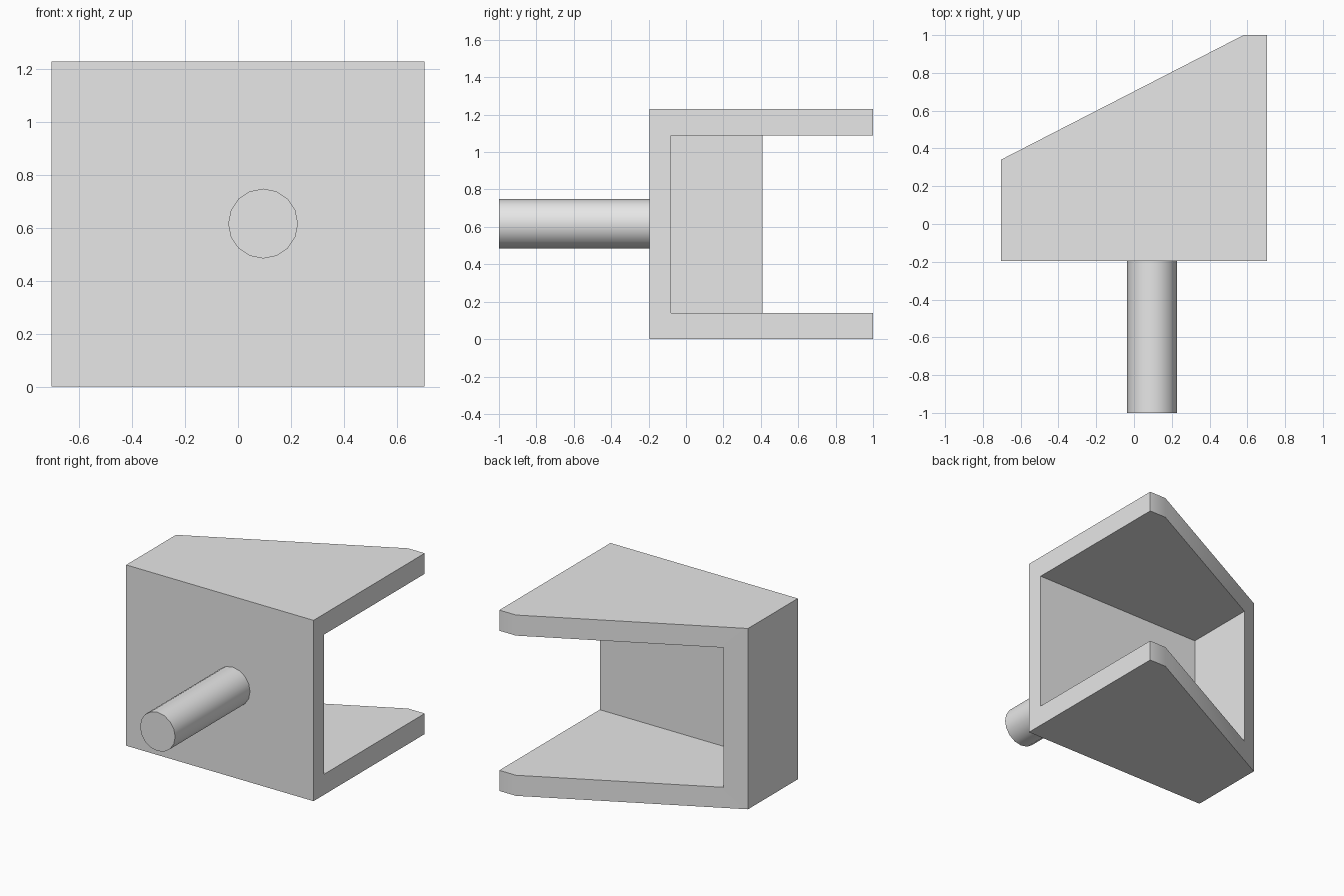
import bpy, bmesh, math

cube = bpy.data.objects.get("Cube")
if cube:
    bpy.data.objects.remove(cube, do_unlink=True)

# One plain grey for the whole model
grey = bpy.data.materials.new("plain_grey")
grey.use_nodes = True
colour = (0.8, 0.8, 0.8, 1)
grey.diffuse_color = colour
grey.node_tree.nodes["Principled BSDF"].inputs["Base Color"].default_value = colour


def prism(name, outline, z0, z1):
    """Extrude a plan outline upward into a closed solid."""
    bm = bmesh.new()
    base = bm.faces.new([bm.verts.new((x, y, z0)) for x, y in outline])
    top = bmesh.ops.extrude_face_region(bm, geom=[base])["geom"]
    verts = [v for v in top if isinstance(v, bmesh.types.BMVert)]
    bmesh.ops.translate(bm, verts=verts, vec=(0, 0, z1 - z0))
    bmesh.ops.recalc_face_normals(bm, faces=bm.faces)
    mesh = bpy.data.meshes.new(name)
    bm.to_mesh(mesh)
    bm.free()
    mesh.materials.append(grey)
    obj = bpy.data.objects.new(name, mesh)
    bpy.context.collection.objects.link(obj)
    return obj


def smooth(obj):
    bpy.ops.object.select_all(action="DESELECT")
    obj.select_set(True)
    bpy.context.view_layer.objects.active = obj
    bpy.ops.object.shade_smooth_by_angle(angle=math.radians(30))


# Bracket: solid with a slanted back, hollowed toward the back and +x side
half, front, height = 0.705, -0.195, 1.23
bracket = prism("bracket", [(-half, front), (half, front), (half, 1),
                            (0.58, 1), (-half, 0.34)], 0, height)
cutter = prism("hollow_cutter", [(-0.57, -0.08), (1, -0.08), (1, 1.2),
                                 (-0.57, 1.2)], 0.14, height - 0.14)
cutter.hide_render = True
hollow = bracket.modifiers.new("hollow", "BOOLEAN")
hollow.operation = "DIFFERENCE"
hollow.solver = "EXACT"
hollow.object = cutter
bpy.context.view_layer.objects.active = bracket
bpy.ops.object.modifier_apply(modifier=hollow.name)
bpy.data.objects.remove(cutter, do_unlink=True)
smooth(bracket)

# Round peg on the front wall
length = front + 1
bpy.ops.mesh.primitive_cylinder_add(
    vertices=16, radius=0.132, depth=length,
    location=(0.095, front - length / 2, 0.617), rotation=(math.pi / 2, 0, 0))
peg = bpy.context.object
peg.name = "peg"
peg.data.materials.append(grey)
smooth(peg)
